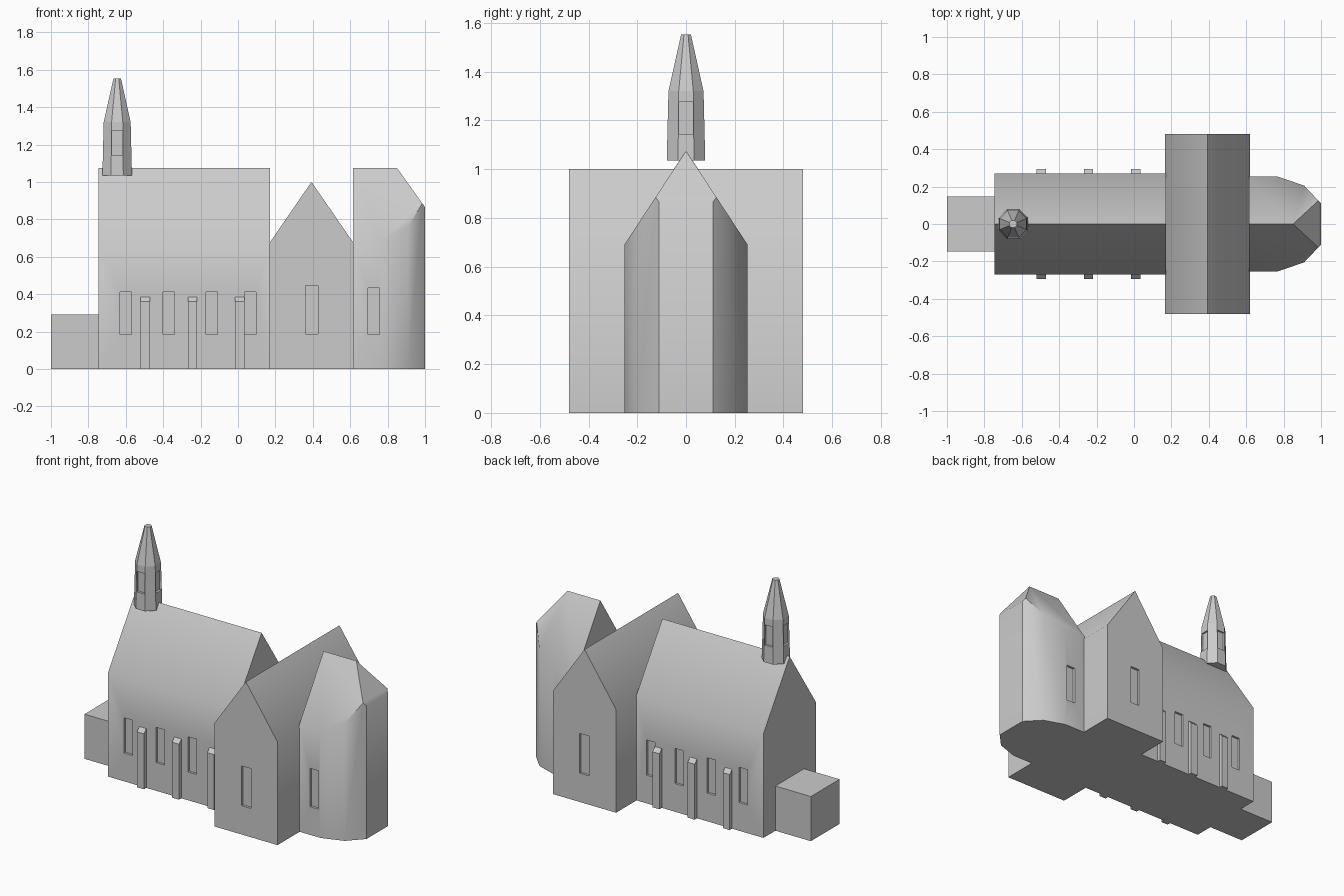
import bpy, bmesh, math
from mathutils import Vector

if "Cube" in bpy.data.objects:
    bpy.data.objects.remove(bpy.data.objects["Cube"])

stone = bpy.data.materials.new("grey stone")
stone.diffuse_color = (0.6, 0.6, 0.6, 1)
stone.use_nodes = True
stone.node_tree.nodes["Principled BSDF"].inputs["Base Color"].default_value = stone.diffuse_color


def finish(name, bm):
    bmesh.ops.recalc_face_normals(bm, faces=bm.faces)
    me = bpy.data.meshes.new(name)
    bm.to_mesh(me)
    bm.free()
    me.materials.append(stone)
    ob = bpy.data.objects.new(name, me)
    bpy.context.collection.objects.link(ob)
    return ob


def loft(bm, rings):
    """Skin equal-length rings of points and cap both ends."""
    vs = [[bm.verts.new(p) for p in r] for r in rings]
    n = len(vs[0])
    for a, b in zip(vs, vs[1:]):
        for i in range(n):
            bm.faces.new((a[i], a[(i + 1) % n], b[(i + 1) % n], b[i]))
    bm.faces.new(vs[0])
    bm.faces.new(vs[-1])


def box(bm, x0, x1, y0, y1, z0, z1):
    loft(bm, [[(x0, y0, z), (x1, y0, z), (x1, y1, z), (x0, y1, z)] for z in (z0, z1)])


def gable(w, eave, ridge):
    return [(-w, 0), (w, 0), (w, eave), (0, ridge), (-w, eave)]


def carve(ob, cutter_bm):
    """Cut recesses into a part and bake the result."""
    cut = finish("recess_cutter", cutter_bm)
    cut.hide_render = True
    m = ob.modifiers.new("recess", 'BOOLEAN')
    m.operation, m.solver, m.object = 'DIFFERENCE', 'EXACT', cut
    select(ob)
    bpy.ops.object.modifier_apply(modifier=m.name)
    bpy.data.objects.remove(cut)


def select(ob):
    bpy.ops.object.select_all(action='DESELECT')
    ob.select_set(True)
    bpy.context.view_layer.objects.active = ob


def smooth(ob):
    select(ob)
    bpy.ops.object.shade_smooth_by_angle(angle=math.radians(40))


def side_windows(ob, centres, wall, z0, z1, depth=0.015, half=0.031):
    bm = bmesh.new()
    for x in centres:
        for s in (-1, 1):
            a, b = sorted((s * (wall - depth), s * (wall + 0.05)))
            box(bm, x - half, x + half, a, b, z0, z1)
    carve(ob, bm)
    smooth(ob)


# nave
bm = bmesh.new()
loft(bm, [[(x, y, z) for y, z in gable(0.27, 0.675, 1.075)] for x in (-0.745, 0.17)])
nave = finish("nave", bm)
side_windows(nave, (-0.6, -0.37, -0.14, 0.065), 0.27, 0.183, 0.412)

# transept
bm = bmesh.new()
loft(bm, [[(0.393 + x, y, z) for x, z in gable(0.227, 0.67, 1.0)] for y in (-0.48, 0.48)])
transept = finish("transept", bm)
side_windows(transept, (0.395,), 0.48, 0.187, 0.445, half=0.034)

# choir: gabled block trimmed to a rounded apse with a hipped end
bm = bmesh.new()
loft(bm, [[(x, y, z) for y, z in gable(0.253, 0.69, 1.075)] for x in (0.615, 1.0)])
trims = [((0.85, 0, 1.075), (0.21, 0, 0.15))]
for s in (-1, 1):
    trims.append(((0.77, s * 0.253, 0), (0.048, s * 0.14, 0)))
    trims.append(((0.91, s * 0.205, 0), (0.095, s * 0.09, 0)))
for co, no in trims:
    geom = bm.verts[:] + bm.edges[:] + bm.faces[:]
    r = bmesh.ops.bisect_plane(bm, geom=geom, plane_co=Vector(co),
                               plane_no=Vector(no), clear_outer=True)
    rim = [e for e in r["geom_cut"] if isinstance(e, bmesh.types.BMEdge)]
    bmesh.ops.holes_fill(bm, edges=rim, sides=0)
choir = finish("choir", bm)
side_windows(choir, (0.725,), 0.253, 0.183, 0.432)

# porch
bm = bmesh.new()
box(bm, -1.0, -0.745, -0.147, 0.147, 0, 0.29)
finish("porch", bm)

# buttresses with sloped tops
bm = bmesh.new()
for x in (-0.495, -0.243, 0.01):
    for s in (-1, 1):
        prof = [(0.26, 0), (0.294, 0), (0.294, 0.36), (0.27, 0.385), (0.26, 0.385)]
        loft(bm, [[(x + d, s * y, z) for y, z in prof] for d in (-0.025, 0.025)])
finish("buttresses", bm)

# bell turret: octagonal shaft and truncated spire, openings on four sides
CX = -0.646
bm = bmesh.new()
rings = []
for apothem, z in ((0.079, 1.035), (0.072, 1.32), (0.02, 1.553)):
    rad = apothem / math.cos(math.pi / 8)
    rings.append([(CX + rad * math.cos((i + 0.5) * math.pi / 4),
                   rad * math.sin((i + 0.5) * math.pi / 4), z) for i in range(8)])
loft(bm, rings)
turret = finish("bell_turret", bm)
bm = bmesh.new()
for s in (-1, 1):
    a, b = sorted((s * 0.062, s * 0.12))
    box(bm, CX - 0.028, CX + 0.028, a, b, 1.145, 1.275)
    box(bm, CX + a, CX + b, -0.028, 0.028, 1.145, 1.275)
carve(turret, bm)
